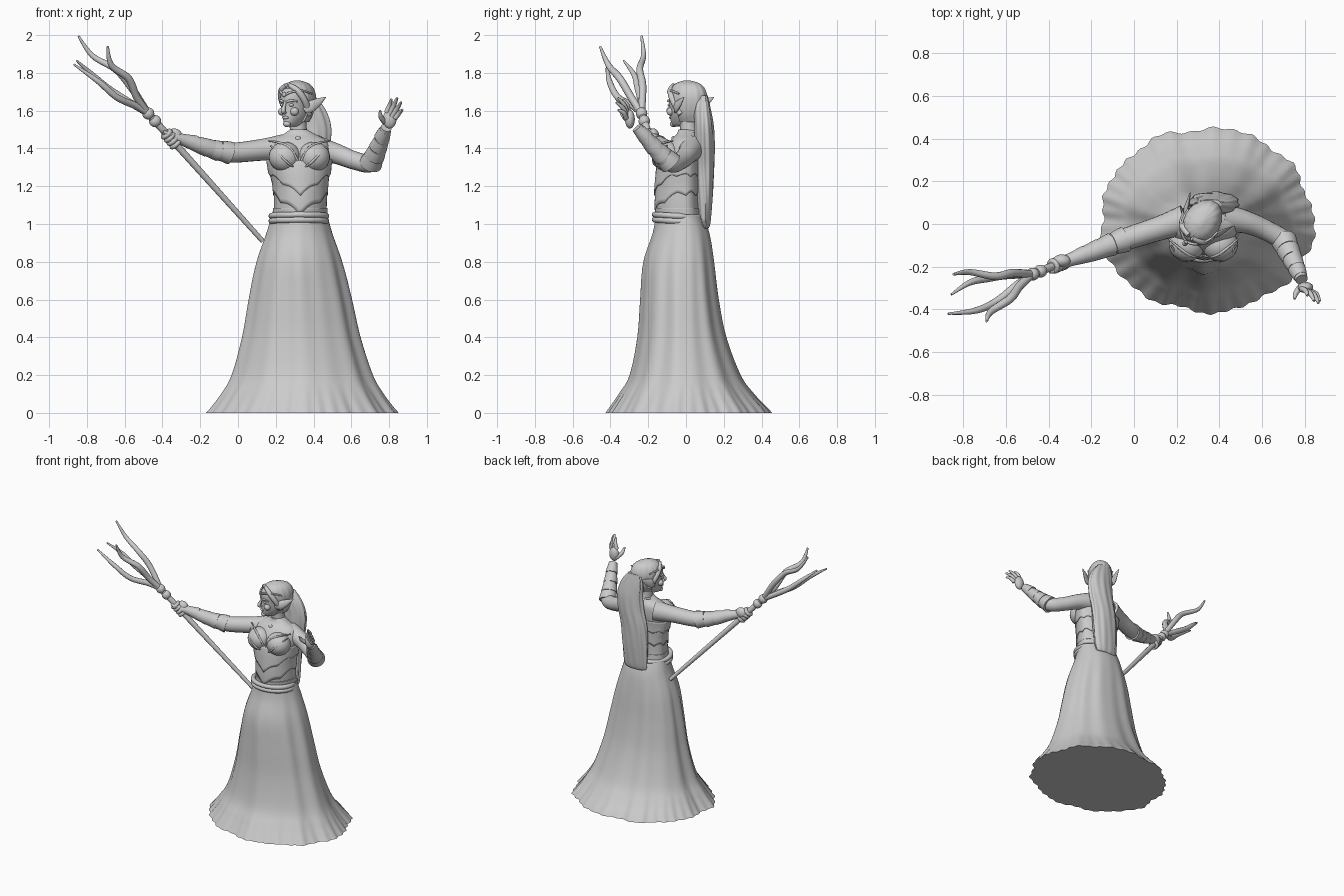
import bpy, bmesh, math
from math import sin, cos, pi, tau
from mathutils import Vector, Matrix

cube = bpy.data.objects.get("Cube")
if cube:
    bpy.data.objects.remove(cube, do_unlink=True)

stone = bpy.data.materials.new("plain_grey")
stone.use_nodes = True
GREY = (0.6, 0.6, 0.6, 1)
stone.diffuse_color = GREY
stone.node_tree.nodes["Principled BSDF"].inputs["Base Color"].default_value = GREY


# ---------- helpers ----------
def finish(name, bm, matrix=None):
    bmesh.ops.recalc_face_normals(bm, faces=bm.faces)
    mesh = bpy.data.meshes.new(name)
    bm.to_mesh(mesh)
    bm.free()
    mesh.materials.append(stone)
    obj = bpy.data.objects.new(name, mesh)
    bpy.context.collection.objects.link(obj)
    if matrix:
        mesh.transform(matrix)
    bpy.context.view_layer.objects.active = obj
    obj.select_set(True)
    bpy.ops.object.shade_smooth_by_angle(angle=math.radians(50))
    obj.select_set(False)
    return obj


def skin(name, rings, caps=True, loop=False, matrix=None):
    bm = bmesh.new()
    grid = [[bm.verts.new(p) for p in ring] for ring in rings]
    n = len(grid[0])
    pairs = list(zip(grid, grid[1:])) + ([(grid[-1], grid[0])] if loop else [])
    for a, b in pairs:
        for i in range(n):
            j = (i + 1) % n
            bm.faces.new((a[i], a[j], b[j], b[i]))
    if caps and not loop:
        bm.faces.new(grid[0])
        bm.faces.new(grid[-1])
    return finish(name, bm, matrix)


def spline(rows, steps=5):
    """Catmull-Rom through rows of any length."""
    out = []
    for i in range(len(rows) - 1):
        a, b = rows[max(i - 1, 0)], rows[i]
        c, d = rows[i + 1], rows[min(i + 2, len(rows) - 1)]
        for s in range(steps):
            t = s / steps
            out.append([q + t * (r - p) / 2 + t * t * (p - 2.5 * q + 2 * r - s_ / 2)
                        + t ** 3 * (1.5 * (q - r) + (s_ - p) / 2)
                        for p, q, r, s_ in zip(a, b, c, d)])
    return out + [list(rows[-1])]


def oval(row, t, grow=0.0, scale=1.0):
    """Point on a section (z, cx, half width, front, back); t = 0 is front."""
    z, cx, w, front, back = row
    depth = front if cos(t) > 0 else back
    return Vector((cx + (w + grow) * scale * sin(t), -(depth + grow) * scale * cos(t), z))


def loft(name, rows, n=40, fold=lambda t, z: 1.0, matrix=None, offset=0.0):
    rings = [[oval(r, tau * i / n, 0, fold(tau * i / n, r[0])) + Vector((0, offset, 0))
              for i in range(n)] for r in spline(rows)]
    return skin(name, rings, matrix=matrix)


def tube(name, rows, n=12, steps=5, matrix=None, flat=1.0):
    """Swept circle along rows of (x, y, z, radius)."""
    pts = spline(rows, steps)
    pos = [Vector(p[:3]) for p in pts]
    side, rings = None, []
    for i, p in enumerate(pos):
        d = (pos[min(i + 1, len(pos) - 1)] - pos[max(i - 1, 0)]).normalized()
        ref = side or (Vector((0, 0, 1)) if abs(d.z) < 0.9 else Vector((0, 1, 0)))
        side = (ref - d * ref.dot(d)).normalized()
        up = d.cross(side)
        r = max(pts[i][3], 0.001)
        rings.append([p + r * (cos(tau * k / n) * side + flat * sin(tau * k / n) * up)
                      for k in range(n)])
    return skin(name, rings, matrix=matrix)


def ball(name, centre, size, matrix=None):
    bm = bmesh.new()
    bmesh.ops.create_uvsphere(bm, u_segments=24, v_segments=16, radius=1)
    m = Matrix.Translation(centre) @ Matrix.Diagonal((*size, 1))
    return finish(name, bm, (matrix @ m) if matrix else m)


def ring(name, centre, axis, rx, ry, thick, n=40, wide=1.0):
    m = Matrix.Translation(centre) @ Vector(axis).to_track_quat('Z', 'Y').to_matrix().to_4x4()
    rings = [[((rx + thick * cos(tau * k / 10)) * cos(tau * i / n),
               (ry + thick * cos(tau * k / 10)) * sin(tau * i / n),
               thick * wide * sin(tau * k / 10)) for k in range(10)] for i in range(n)]
    return skin(name, rings, loop=True, matrix=m)


# ---------- skirt with folds ----------
def folds(t, z):
    wave = sin(9 * t + 0.6 + z) + 0.7 * sin(14 * t + 2) + 0.5 * sin(5 * t + 1)
    hem = 0.012 * sin(37 * t + 2 * sin(3 * t)) * max(0, 1 - z * 6)
    return 1 + 0.017 * wave * min(1, (1.05 - z) * 3) + hem


loft("skirt", [(0, .34, .5, .41, .45), (.03, .34, .475, .39, .425), (.1, .34, .425, .345, .36),
               (.2, .34, .37, .29, .29), (.4, .335, .31, .25, .215), (.6, .33, .27, .235, .175),
               (.8, .325, .225, .22, .15), (.95, .325, .175, .175, .125),
               (1.04, .325, .15, .16, .09)], 180, folds)
for k, h in enumerate((1.015, 1.042)):
    ring(f"belt_{k}", (.322, -.04, h), (0, .06, 1), .145, .125, .016)

# ---------- torso and corset ----------
torso = [(1.0, .325, .14, .155, .08), (1.1, .33, .14, .16, .07), (1.2, .33, .142, .155, .07),
         (1.3, .325, .158, .145, .07), (1.38, .325, .165, .125, .08), (1.44, .325, .145, .085, .08),
         (1.475, .325, .085, .05, .065), (1.5, .32, .045, .04, .05)]
loft("torso", torso, 48)
body = spline(torso, 8)


def corset(name, low, high, grow, n=96):
    rings = []
    for k in range(9):
        row = []
        for i in range(n):
            t = tau * i / n
            z = low(t) + (high - low(t)) * k / 8
            near = min(body, key=lambda r: abs(r[0] - z))
            p = oval(near, t, grow)
            p.z = z
            row.append(p)
        rings.append(row)
    obj = skin(name, rings, caps=False)
    mod = obj.modifiers.new("thickness", 'SOLIDIFY')
    mod.thickness = 0.006


def point(t, width):
    a = abs((t + pi) % tau - pi)
    return max(0, 1 - a / width)


corset("corset_lower", lambda t: 1.15 + .02 * abs(sin(4 * t)) - .1 * point(t, 1.3), 1.3, .006)
corset("corset_upper", lambda t: 1.25 + .015 * abs(sin(5 * t)) - .1 * point(t, 1.1), 1.34, .012)
corset("hip_band", lambda t: 1.05, 1.085 + 0, .005)

for s, label in ((-1, "right"), (1, "left")):
    cx = .325 + s * .077
    ball(f"{label}_cup", (cx, -.095, 1.355), (.085, .08, .08))
    tube(f"{label}_cup_rim", [(.325 + s * .008, -.15, 1.335, .006), (cx - s * .03, -.152, 1.4, .007),
                              (cx + s * .02, -.125, 1.428, .007), (cx + s * .085, -.07, 1.44, .004)], 8)
    tube(f"{label}_cup_seam", [(cx + s * .075, -.1, 1.415, .004), (cx + s * .03, -.163, 1.37, .006),
                               (cx - s * .02, -.17, 1.32, .006), (cx - s * .06, -.13, 1.295, .004)], 8)

# ---------- neck and necklace ----------
tube("neck", [(.325, .02, 1.44, .062), (.32, .015, 1.49, .046), (.315, .01, 1.57, .045)], 20)
ring("necklace", (.322, .0, 1.472), (0, -.4, 1), .06, .06, .007)
ball("pendant", (.318, -.068, 1.447), (.016, .01, .02))

# ---------- head, turned towards the staff ----------
turn = Matrix.Translation((.31, 0, 0)) @ Matrix.Rotation(math.radians(-38), 4, 'Z')
loft("face", [(1.515, 0, .018, .08, .0), (1.53, 0, .036, .094, .03), (1.57, 0, .057, .097, .06),
              (1.62, 0, .068, .096, .08), (1.67, 0, .073, .1, .09), (1.71, 0, .067, .086, .09),
              (1.745, 0, .035, .04, .05)], 40, matrix=turn)
tube("nose", [(0, -.096, 1.65, .006), (0, -.108, 1.62, .009), (0, -.116, 1.598, .013),
              (0, -.098, 1.588, .008)], 10, matrix=turn)
ball("mouth", (0, -.096, 1.563), (.021, .009, .008), turn)
ball("chin", (0, -.083, 1.53), (.022, .018, .017), turn)
for s, label in ((-1, "right"), (1, "left")):
    ball(f"{label}_eye", (s * .03, -.085, 1.63), (.015, .009, .008), turn)
    ball(f"{label}_cheek", (s * .04, -.07, 1.595), (.024, .022, .022), turn)
    tube(f"{label}_brow", [(s * .01, -.099, 1.645, .006), (s * .035, -.092, 1.653, .007),
                           (s * .06, -.068, 1.648, .004)], 8, matrix=turn)
    tube(f"{label}_ear", [(s * .068, -.02, 1.6, .016), (s * .09, .005, 1.62, .03),
                          (s * .11, .05, 1.647, .02), (s * .128, .088, 1.672, .002)],
         10, matrix=turn, flat=.4)
    tube(f"{label}_tiara_band", [(0, -.106, 1.682, .007), (s * .04, -.088, 1.7, .006),
                                 (s * .075, -.04, 1.705, .006), (s * .087, .02, 1.69, .005)],
         8, matrix=turn)
    tube(f"{label}_side_lock", [(s * .01, -.075, 1.735, .012), (s * .055, -.06, 1.705, .017),
                                (s * .076, -.025, 1.65, .018), (s * .07, .02, 1.58, .016)],
         10, matrix=turn)
ball("tiara_gem", (0, -.108, 1.686), (.011, .007, .014), turn)


# ---------- hair ----------
def strands(t, z):
    return 1 + .035 * sin(11 * t + 8 * z) + .025 * sin(7 * t - 5 * z)


loft("hair_cap", [(1.54, 0, .05, .02, .085), (1.58, 0, .072, .0, .105), (1.63, 0, .084, .02, .122),
                  (1.68, 0, .086, .06, .125), (1.72, 0, .073, .078, .11), (1.745, 0, .05, .055, .08),
                  (1.76, 0, .012, .012, .025)], 64, lambda t, z: 1 + .015 * sin(15 * t), turn)
loft("long_hair", [(.975, .345, .06, .012, .012), (1.0, .345, .088, .028, .028),
                   (1.15, .35, .1, .045, .042), (1.3, .36, .1, .055, .048),
                   (1.42, .385, .1, .055, .05), (1.52, .392, .098, .055, .045),
                   (1.61, .375, .085, .055, .03), (1.68, .355, .05, .04, .015)],
     72, strands, offset=.1)

# ---------- arms, bracers and hands ----------
arms = {
    "right": [(.24, .02, 1.405, .07), (.12, -.02, 1.392, .057), (-.05, -.075, 1.378, .052),
              (-.18, -.125, 1.41, .046), (-.3, -.168, 1.448, .031), (-.35, -.185, 1.45, .033)],
    "left": [(.41, .03, 1.4, .07), (.52, .01, 1.372, .054), (.62, -.03, 1.335, .048),
             (.705, -.085, 1.325, .048), (.75, -.175, 1.415, .042), (.785, -.26, 1.51, .029)],
}
for label, path in arms.items():
    tube(f"{label}_arm", path, 20, 6)
    start, end = (Vector(path[k][:3]) for k in ((2, 4) if label == "right" else (3, 5)))
    step = (end - start) / 4
    for k in range(4):
        a, b = start + step * (k - .15), start + step * (k + 0.75)
        r = .061 - .0065 * k
        bend = Vector((0, 0, -.006 if k in (1, 2) else 0))
        tube(f"{label}_bracer_{k}", [(*(a + bend), r), (*((a + b) / 2 + bend), r - .004),
                                     (*(b + bend), r - .01)], 24, 2)

ball("left_palm", (.803, -.297, 1.555), (.036, .026, .05))
for k, tip in enumerate([(.812, -.335, 1.66), (.843, -.36, 1.668), (.864, -.37, 1.645), (.87, -.36, 1.605)]):
    root = Vector((.786 + .015 * k, -.305 - .004 * k, 1.59 - .01 * k))
    mid = (root + Vector(tip)) / 2 + Vector((.004, .008, .006))
    tube(f"left_finger_{k}", [(*root, .014), (*mid, .012), (*tip, .006)], 10, 4)
tube("left_thumb", [(.782, -.29, 1.535, .015), (.757, -.325, 1.565, .013), (.752, -.35, 1.6, .006)], 10, 4)

# ---------- staff ----------
foot, knob = Vector((.13, .0, .91)), Vector((-.475, -.235, 1.585))
axis = (knob - foot).normalized()
tube("staff_shaft", [(*foot, .013), (*foot.lerp(knob, .5), .017), (*knob, .02)], 14)
for k, f in enumerate((.94, 1.0)):
    ball(f"staff_knob_{k}", foot.lerp(knob, f), (.032, .03, .032))
grip = foot.lerp(knob, .81)
ball("right_palm", grip + Vector((.022, .018, .012)), (.042, .03, .037))
for k in range(4):
    ring(f"right_finger_{k}", grip + axis * (.024 * k - .045), axis, .024, .024, .013, 20)
tube("right_thumb", [(-.335, -.19, 1.47, .014), (-.365, -.215, 1.475, .013), (-.395, -.225, 1.49, .008)], 10)

branches = [
    [(-.57, -.23, 1.73, .02), (-.65, -.245, 1.82, .018), (-.77, -.225, 1.89, .014), (-.845, -.235, 1.995, .006)],
    [(-.535, -.29, 1.67, .02), (-.58, -.35, 1.77, .02), (-.67, -.41, 1.84, .016), (-.69, -.455, 1.94, .006)],
    [(-.6, -.24, 1.66, .019), (-.69, -.255, 1.72, .018), (-.77, -.275, 1.79, .014), (-.855, -.33, 1.865, .005)],
    [(-.54, -.28, 1.625, .019), (-.64, -.36, 1.67, .018), (-.74, -.405, 1.755, .015), (-.87, -.42, 1.845, .005)],
]
for k, path in enumerate(branches):
    tube(f"staff_branch_{k}", [(*knob, .018)] + path, 12, 6)
